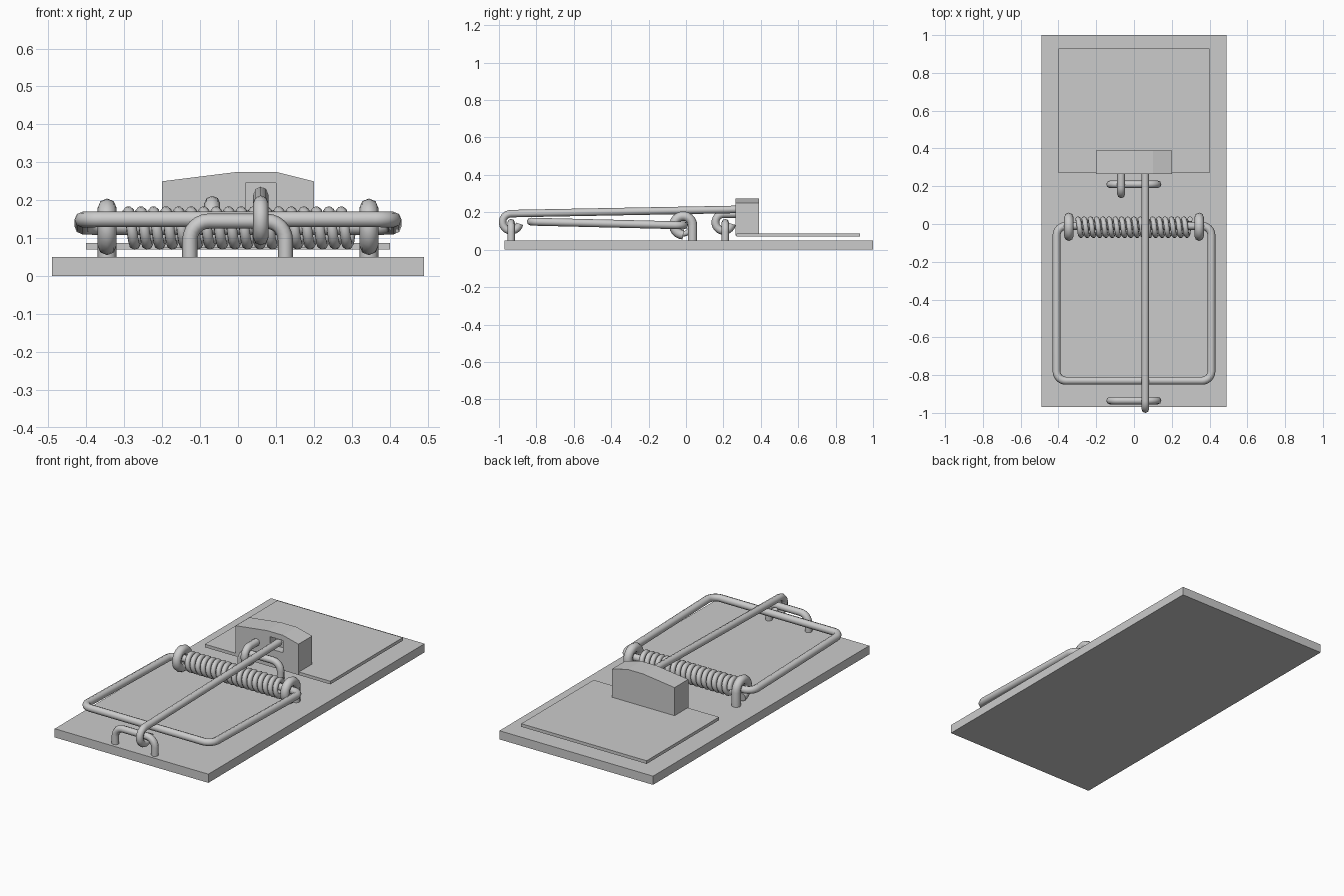
import bpy, bmesh
from math import cos, sin, pi, radians
from mathutils import Vector

if "Cube" in bpy.data.objects:
    bpy.data.objects.remove(bpy.data.objects["Cube"])


def wire(name, pts, r, cyclic=False, sides=2):
    """Round wire swept along a path, converted to a smooth mesh."""
    cu = bpy.data.curves.new(name, 'CURVE')
    cu.dimensions = '3D'
    cu.bevel_depth = r
    cu.bevel_resolution = sides
    cu.use_fill_caps = True
    sp = cu.splines.new('POLY')
    sp.points.add(len(pts) - 1)
    for p, co in zip(sp.points, pts):
        p.co = (*co, 1)
    sp.use_cyclic_u = cyclic
    ob = bpy.data.objects.new(name, cu)
    bpy.context.collection.objects.link(ob)
    bpy.ops.object.select_all(action='DESELECT')
    bpy.context.view_layer.objects.active = ob
    ob.select_set(True)
    bpy.ops.object.convert(target='MESH')
    bpy.ops.object.shade_smooth_by_angle(angle=radians(50))
    return bpy.context.object


def fillet(pts, r, cyclic=False, n=6):
    """Round the corners of a right-angled path."""
    pts = [Vector(p) for p in pts]
    out = []
    for i, p in enumerate(pts):
        if not cyclic and i in (0, len(pts) - 1):
            out.append(p)
            continue
        a = (pts[i - 1] - p).normalized() * r
        b = (pts[(i + 1) % len(pts)] - p).normalized() * r
        for k in range(n + 1):
            t = k / n * pi / 2
            out.append(p + a * (1 - sin(t)) + b * (1 - cos(t)))
    return out


def arc(x, cy, cz, r, a0, a1, n=16):
    """Arc in the side (y, z) plane, angles in degrees."""
    angles = [radians(a0 + (a1 - a0) * k / n) for k in range(n + 1)]
    return [(x, cy + r * cos(a), cz + r * sin(a)) for a in angles]


def prism(name, profile, y0, y1):
    """Front (x, z) profile extruded from y0 to y1."""
    bm = bmesh.new()
    face = bm.faces.new([bm.verts.new((x, y0, z)) for x, z in profile])
    ext = bmesh.ops.extrude_face_region(bm, geom=[face])
    verts = [g for g in ext['geom'] if isinstance(g, bmesh.types.BMVert)]
    bmesh.ops.translate(bm, vec=(0, y1 - y0, 0), verts=verts)
    bmesh.ops.recalc_face_normals(bm, faces=bm.faces)
    me = bpy.data.meshes.new(name)
    bm.to_mesh(me)
    bm.free()
    ob = bpy.data.objects.new(name, me)
    bpy.context.collection.objects.link(ob)
    return ob


def rect(x0, x1, z0, z1):
    return [(x0, z0), (x1, z0), (x1, z1), (x0, z1)]


# Base board and bait pedal plate
prism("base_board", rect(-0.49, 0.49, 0, 0.05), -0.97, 1.0)
prism("pedal_plate", rect(-0.4, 0.4, 0.07, 0.088), 0.27, 0.93)

# Raised catch block with a notch for the arm
block = prism("catch_block", [(-0.2, 0.075), (0.2, 0.075), (0.2, 0.25),
                              (0.1, 0.275), (0, 0.275), (-0.2, 0.25)], 0.265, 0.39)
cutter = prism("notch_cutter", rect(0.02, 0.1, 0.175, 0.245), 0.2, 0.315)
cutter.hide_render = True
cutter.hide_set(True)
mod = block.modifiers.new("notch", 'BOOLEAN')
mod.operation = 'DIFFERENCE'
mod.solver = 'EXACT'
mod.object = cutter

# Hammer frame, its rear bar runs through the spring
wire("hammer_frame", fillet([(-0.41, -0.83, 0.15), (0.41, -0.83, 0.15),
                             (0.41, -0.01, 0.13), (-0.41, -0.01, 0.13)],
                            0.05, True), 0.021, True)

# Coil spring
turns, steps = 18, 20
spring = []
for i in range(turns * steps + 1):
    t = i / steps
    a = 2 * pi * t
    spring.append((-0.297 + 0.594 * t / turns,
                   -0.017 + 0.043 * cos(a), 0.127 + 0.043 * sin(a)))
wire("coil_spring", spring, 0.0145)

# Eye staples holding the hammer
for side, x in (("left", -0.345), ("right", 0.345)):
    wire(side + "_eye_staple",
         [(x, 0.035, 0.03)] + arc(x, -0.015, 0.13, 0.05, 0, 270), 0.025)

# Flat staples for the arm and the pedal hook
for end, y in (("front", -0.935), ("rear", 0.21)):
    wire(end + "_staple", fillet([(-0.127, y, 0.03), (-0.127, y, 0.145),
                                  (0.125, y, 0.145), (0.125, y, 0.03)], 0.05), 0.02)

# Locking arm looped round the front staple
wire("locking_arm", [(0.06, 0.29, 0.216)] + arc(0.06, -0.935, 0.147, 0.046, 90, 350), 0.02)

# Pedal hook looped round the rear staple
wire("pedal_hook", [(-0.068, 0.29, 0.191)] + arc(-0.068, 0.202, 0.146, 0.045, 90, 350), 0.021)
